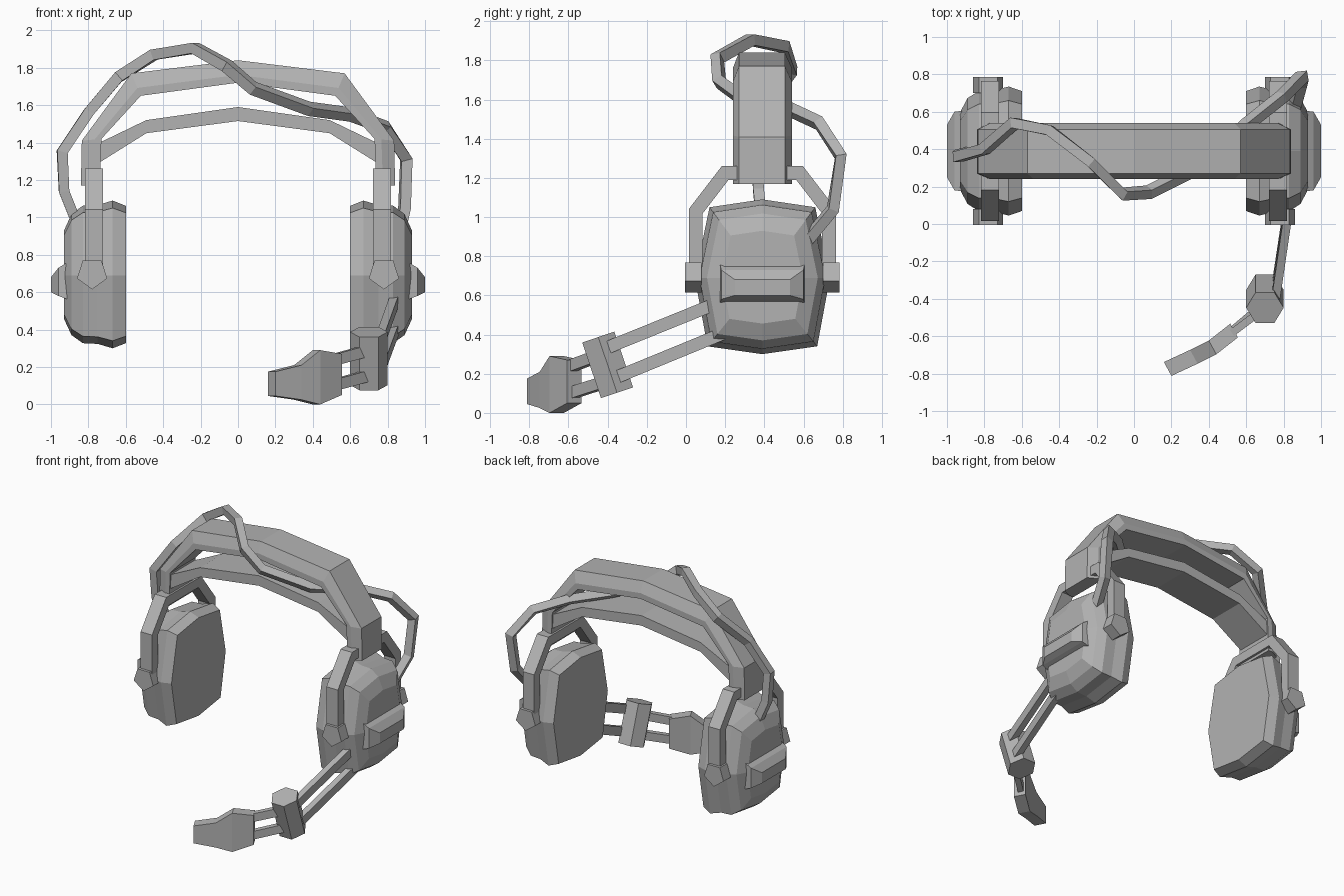
import bpy, bmesh, math
from mathutils import Vector

cube = bpy.data.objects.get("Cube")
if cube:
    bpy.data.objects.remove(cube, do_unlink=True)

GREY = (0.45, 0.45, 0.45, 1)
mat = bpy.data.materials.new("plain grey")
mat.use_nodes = True
mat.diffuse_color = GREY
bsdf = mat.node_tree.nodes["Principled BSDF"]
bsdf.inputs["Base Color"].default_value = GREY
bsdf.inputs["Roughness"].default_value = 0.8


def loft(name, rings, mirror=False):
    """Skin a closed solid through rings of points."""
    bm = bmesh.new()
    loops = [[bm.verts.new(p) for p in ring] for ring in rings]
    n = len(loops[0])
    for a, b in zip(loops, loops[1:]):
        for i in range(n):
            j = (i + 1) % n
            bm.faces.new((a[i], a[j], b[j], b[i]))
    bm.faces.new(loops[0])
    bm.faces.new(loops[-1])
    bmesh.ops.recalc_face_normals(bm, faces=bm.faces)
    mesh = bpy.data.meshes.new(name)
    bm.to_mesh(mesh)
    bm.free()
    mesh.materials.append(mat)
    ob = bpy.data.objects.new(name, mesh)
    bpy.context.collection.objects.link(ob)
    if mirror:
        mod = ob.modifiers.new("both sides", 'MIRROR')
        mod.use_mirror_merge = False
    return ob


def sweep(name, path, w, h, side=(1, 0, 0), mirror=False):
    """Run a rectangular section along a path, w along the side axis."""
    pts = [Vector(p) for p in path]
    s = Vector(side)
    rings = []
    for i, p in enumerate(pts):
        back = (p - pts[max(i - 1, 0)]).normalized()
        ahead = (pts[min(i + 1, len(pts) - 1)] - p).normalized()
        t = (back + ahead).normalized()
        s = (s - t * s.dot(t)).normalized()
        miter = 1 / max(t.dot(ahead if ahead.length else back), 0.7)
        a, b = s * w / 2, t.cross(s) * h / 2 * miter
        rings.append([p + a + b, p - a + b, p - a - b, p + a - b])
    return loft(name, rings, mirror)


def both_ways(half):
    """Mirror a half list of stations that ends on the centre line."""
    return half + [tuple((-x, z) for x, z in st) for st in reversed(half[:-1])]


# Ear cups: octagonal rings stepped outward from the cushion to the shell
octagon = [(-.27, .36), (0, .40), (.27, .36), (.345, 0),
           (.28, -.35), (0, -.39), (-.28, -.35), (-.345, 0)]
steps = [(.60, .93), (.67, 1), (.75, .94), (.83, .93), (.89, .82), (.93, .6)]
loft("ear_cup", [[(x, .39 + y * k, .69 + z * k) for y, z in octagon]
                 for x, k in steps], mirror=True)

# Raised ridge across the outside of each cup
ridge = [(.88, .17, .61, .55, .78), (.96, .18, .60, .58, .73), (1, .25, .53, .60, .68)]
loft("cup_ridge", [[(x, y0, z0), (x, y1, z0), (x, y1, z1), (x, y0, z1)]
                   for x, y0, y1, z0, z1 in ridge], mirror=True)

# Forked yoke holding each cup
sweep("yoke", [(.77, .05, .68), (.77, .05, 1.03), (.77, .20, 1.225),
               (.77, .58, 1.225), (.77, .73, 1.03), (.77, .73, .68)],
      .095, .07, mirror=True)

# Five-sided pivots at the yoke ends
for label, y0, y1 in (("front", -.005, .08), ("back", .70, .785)):
    ring = [(math.sin(i * math.tau / 5), -math.cos(i * math.tau / 5)) for i in range(5)]
    loft(label + "_pivot", [[(.78 + .085 * u, y, .70 + .085 * v) for u, v in ring]
                            for y in (y0, y1)], mirror=True)

# Headband with chamfered outer edges
band = both_ways([((.84, 1.17), (.74, 1.17)), ((.835, 1.41), (.73, 1.42)),
                  ((.57, 1.77), (.52, 1.65)), ((0, 1.84), (0, 1.72))])
rings = []
for outer, inner in band:
    o, n = Vector(outer), Vector(inner)
    section = [(n, .24), (n, .54), (n.lerp(o, .35), .54),
               (o, .505), (o, .27), (n.lerp(o, .35), .24)]
    rings.append([(p.x, y, p.y) for p, y in section])
loft("headband", rings)

# Thinner suspension strap underneath
strap = both_ways([((.77, 1.385), (.77, 1.275)), ((.49, 1.52), (.49, 1.45)),
                   ((0, 1.59), (0, 1.515))])
loft("inner_strap", [[(o[0], .25, o[1]), (o[0], .53, o[1]),
                      (n[0], .53, n[1]), (n[0], .25, n[1])] for o, n in strap])

# Cable looping over and under the band between the cups
sweep("cable", [(-.85, .39, .94), (-.93, .37, 1.14), (-.94, .36, 1.35),
                (-.80, .40, 1.56), (-.64, .54, 1.75), (-.45, .50, 1.87),
                (-.23, .33, 1.905), (-.06, .16, 1.81), (.08, .17, 1.69),
                (.38, .32, 1.58), (.60, .53, 1.55), (.79, .68, 1.48),
                (.90, .79, 1.31), (.89, .75, 1.04), (.85, .60, .86)],
      .055, .055, side=(0, 1, 0))

# Microphone boom: paired rods on either side of a hinge block
for label, a, b, c, d in (
        ("upper", (.84, .17, .565), (.755, -.41, .33), (.70, -.45, .29), (.50, -.60, .235)),
        ("lower", (.84, .20, .41), (.755, -.36, .18), (.70, -.42, .155), (.50, -.59, .10))):
    sweep(label + "_boom_rod", [a, b], .045, .065)
    sweep(label + "_tip_rod", [c, d], .06, .04, side=(0, 0, 1))

# Six-sided hinge block, leaning forward
axis = Vector((0, -.32, .95)).normalized()
across = axis.cross(Vector((1, 0, 0)))
centre = Vector((.70, -.40, .245))
angles = [i * math.tau / 6 for i in range(6)]
loft("boom_hinge", [[centre + axis * h + Vector((.10 * math.cos(a), 0, 0))
                     + across * (.10 * math.sin(a)) for a in angles]
                    for h in (-.15, .15)])

# Microphone head, flaring and then tapering to its tip
head = [(.18, -.775, .045, .175), (.32, -.71, .025, .21),
        (.42, -.66, .0, .29), (.535, -.57, .05, .27)]
rings = []
for x, y, z0, z1 in head:
    dx, dy = .02, -.037
    rings.append([(x - dx, y - dy, z0), (x + dx, y + dy, z0),
                  (x + dx, y + dy, z1), (x - dx, y - dy, z1)])
loft("microphone_head", rings)
